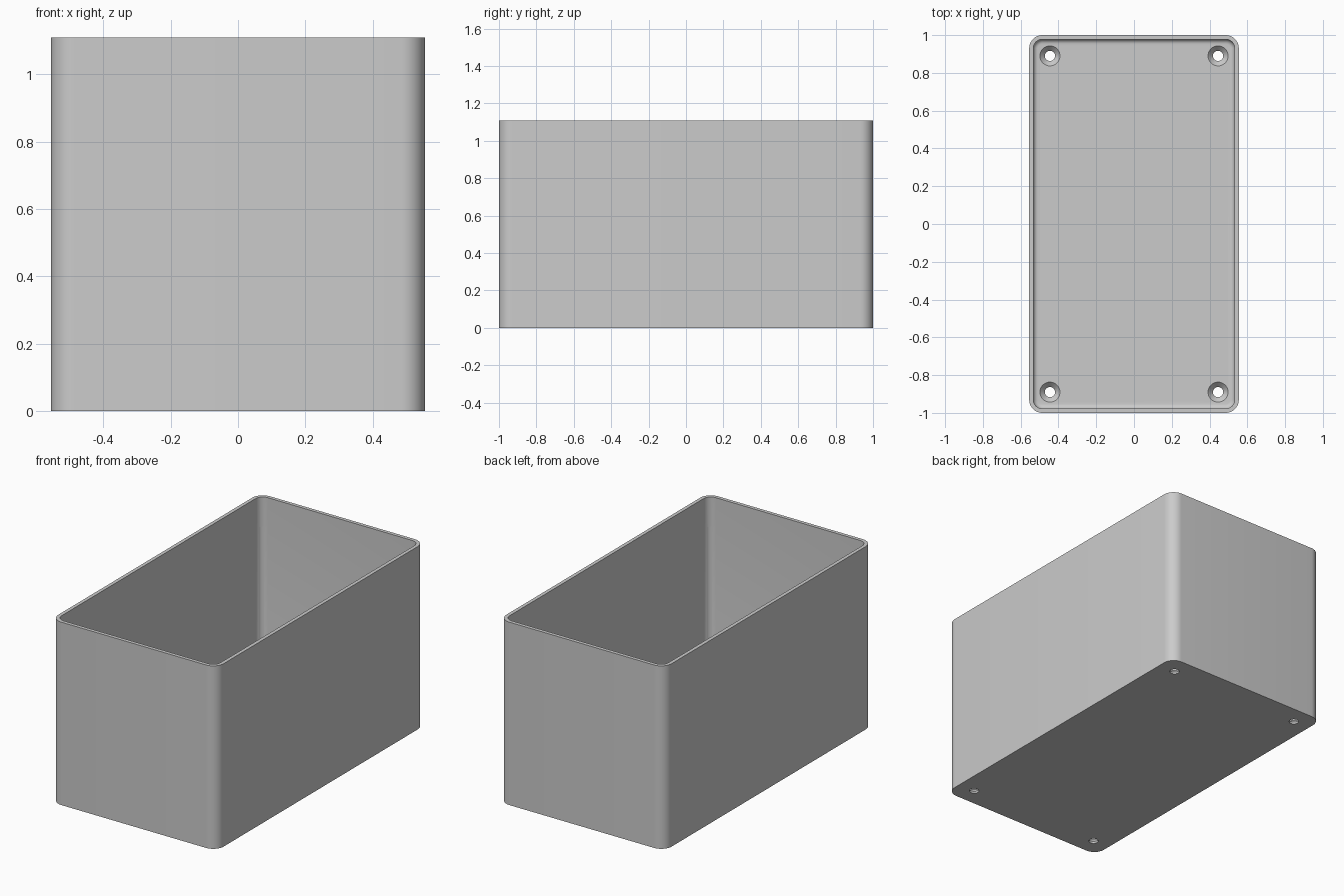
import bpy, bmesh, math
from mathutils import Vector

if "Cube" in bpy.data.objects:
    bpy.data.objects.remove(bpy.data.objects["Cube"])

HX, HY, HEIGHT, CORNER = 0.555, 1.0, 1.11, 0.07
WALL, FLOOR, FILLET = 0.022, 0.04, 0.025

grey = bpy.data.materials.new("plain grey")
grey.use_nodes = True
colour = (0.6, 0.6, 0.6, 1)
grey.diffuse_color = colour
grey.node_tree.nodes["Principled BSDF"].inputs["Base Color"].default_value = colour


def rounded_loop(bm, inset, z, steps=10):
    """Rounded rectangle of vertices, inset from the outer outline."""
    r = CORNER - inset
    loop = []
    for quarter, (sx, sy) in enumerate([(1, 1), (-1, 1), (-1, -1), (1, -1)]):
        for i in range(steps + 1):
            a = math.pi / 2 * (quarter + i / steps)
            loop.append(bm.verts.new((sx * (HX - CORNER) + r * math.cos(a),
                                      sy * (HY - CORNER) + r * math.sin(a), z)))
    return loop


def make_object(name, bm):
    bmesh.ops.recalc_face_normals(bm, faces=bm.faces)
    mesh = bpy.data.meshes.new(name)
    bm.to_mesh(mesh)
    bm.free()
    obj = bpy.data.objects.new(name, mesh)
    bpy.context.collection.objects.link(obj)
    mesh.materials.append(grey)
    return obj


# Open box shell: outside, rim, inside wall, rounded floor edge
section = [(0, 0), (0, HEIGHT), (WALL, HEIGHT)]
for i in range(7):
    a = math.pi / 2 * i / 6
    section.append((WALL + FILLET * (1 - math.cos(a)),
                    FLOOR + FILLET * (1 - math.sin(a))))
bm = bmesh.new()
loops = [rounded_loop(bm, inset, z) for inset, z in section]
for low, high in zip(loops, loops[1:]):
    for i in range(len(low)):
        j = (i + 1) % len(low)
        bm.faces.new((low[i], low[j], high[j], high[i]))
bm.faces.new(loops[0])
bm.faces.new(loops[-1])
box = make_object("open_box", bm)


# Countersunk screw holes and shallow corner reliefs
def cone(bm, x, y, z0, z1, r0, r1):
    made = bmesh.ops.create_cone(bm, cap_ends=True, segments=32, radius1=r0,
                                 radius2=r1, depth=z1 - z0)
    bmesh.ops.translate(bm, verts=made["verts"], vec=Vector((x, y, (z0 + z1) / 2)))


def cut(bm, name):
    cutter = make_object(name, bm)
    cutter.hide_render = True
    mod = box.modifiers.new(name, "BOOLEAN")
    mod.operation, mod.solver, mod.object = "DIFFERENCE", "EXACT", cutter
    bpy.context.view_layer.objects.active = box
    bpy.ops.object.modifier_apply(modifier=name)
    bpy.data.objects.remove(cutter)


holes, sinks, reliefs = bmesh.new(), bmesh.new(), bmesh.new()
for sx in (-1, 1):
    for sy in (-1, 1):
        x, y = sx * 0.445, sy * 0.89
        cone(holes, x, y, -0.1, 0.1, 0.027, 0.027)
        cone(sinks, x, y, 0.012, 0.042, 0.027, 0.055)
        cone(reliefs, sx * 0.497, sy * 0.942, 0.07, 0.93, 0.032, 0.032)
cut(holes, "screw_holes")
cut(sinks, "countersinks")
cut(reliefs, "corner_reliefs")

bpy.ops.object.select_all(action="DESELECT")
box.select_set(True)
bpy.context.view_layer.objects.active = box
bpy.ops.object.shade_smooth_by_angle(angle=math.radians(30))
